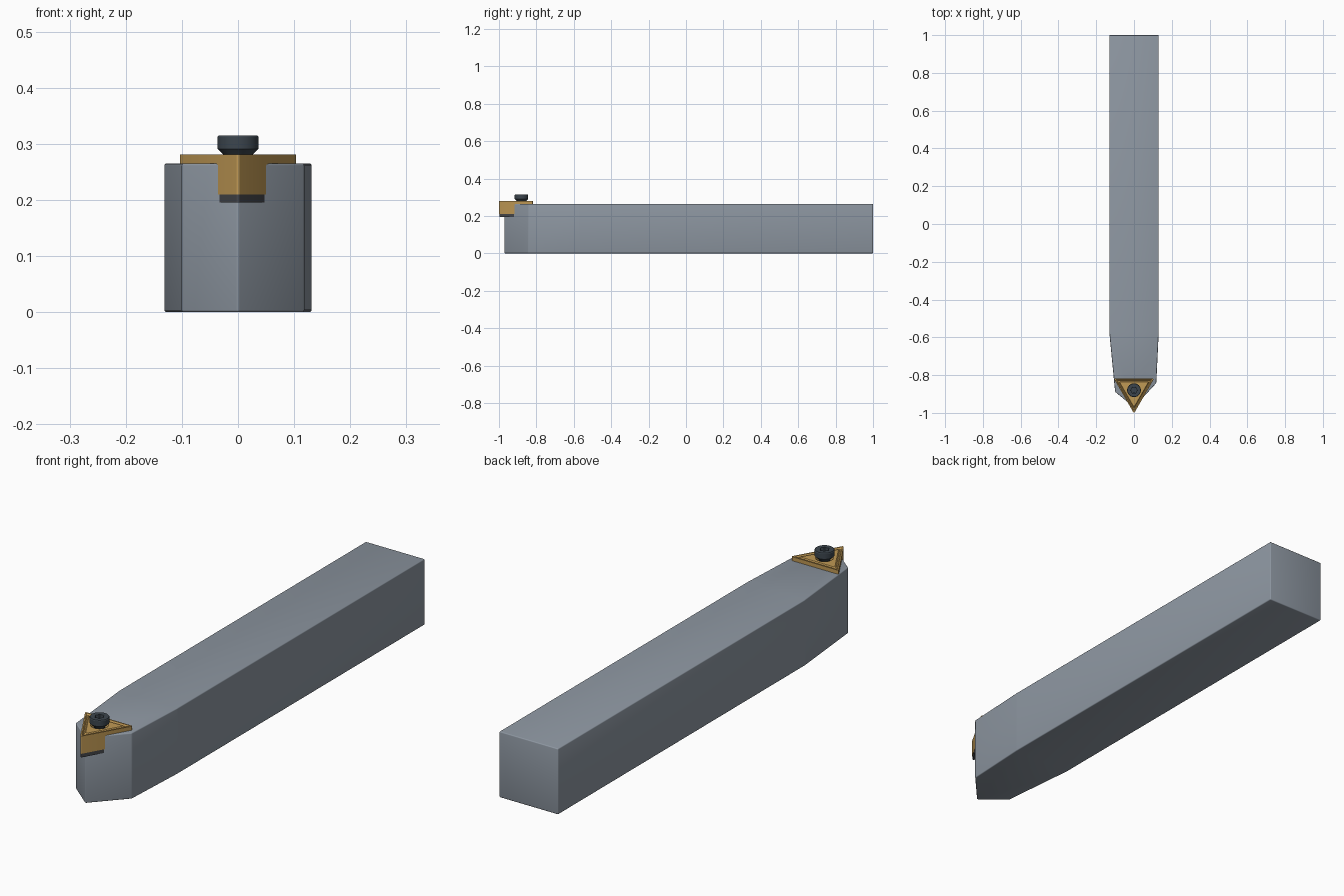
import bpy, bmesh
from math import sin, cos, pi, radians

cube = bpy.data.objects.get("Cube")
if cube:
    bpy.data.objects.remove(cube)


def material(name, rgb):
    m = bpy.data.materials.new(name)
    m.use_nodes = True
    m.diffuse_color = (*rgb, 1)
    m.node_tree.nodes["Principled BSDF"].inputs["Base Color"].default_value = (*rgb, 1)
    return m


STEEL = material("shank steel", (0.27, 0.31, 0.36))
GOLD = material("coated gold", (0.53, 0.32, 0.09))
DARK = material("dark screw steel", (0.045, 0.06, 0.075))
SHIM = material("shim grey", (0.06, 0.062, 0.068))

TIP_Y = -0.88       # insert centre
TIP_R = 0.123       # sharp corner distance of the insert
NOSE = 0.004        # corner radius of the insert


def loft(name, rings, mat, centre_y=0.0, bevel=0.0):
    """Join rings of points into a closed solid, capped at both ends."""
    bm = bmesh.new()
    loops = [[bm.verts.new((x, y + centre_y, z)) for x, y, z in r] for r in rings]
    n = len(loops[0])
    for a, b in zip(loops, loops[1:]):
        for i in range(n):
            j = (i + 1) % n
            bm.faces.new((a[i], a[j], b[j], b[i]))
    bm.faces.new(loops[0][::-1])
    bm.faces.new(loops[-1])
    bmesh.ops.recalc_face_normals(bm, faces=bm.faces)
    if bevel:
        bmesh.ops.bevel(bm, geom=list(bm.edges), offset=bevel, segments=3,
                        profile=0.5, affect='EDGES')
    mesh = bpy.data.meshes.new(name)
    bm.to_mesh(mesh)
    bm.free()
    mesh.materials.append(mat)
    ob = bpy.data.objects.new(name, mesh)
    bpy.context.collection.objects.link(ob)
    return ob


def smooth(ob):
    bpy.ops.object.select_all(action='DESELECT')
    ob.select_set(True)
    bpy.context.view_layer.objects.active = ob
    bpy.ops.object.shade_smooth_by_angle(angle=radians(32))


def triangle(inset, z):
    """Rounded triangle pointing to the front, shrunk evenly by inset."""
    s = 1 - inset / (TIP_R / 2)
    pts = []
    for k in range(3):
        a = -pi / 2 + k * 2 * pi / 3
        d = TIP_R - 2 * NOSE
        for i in range(7):
            t = a + radians(-60 + 20 * i)
            pts.append((s * (d * cos(a) + NOSE * cos(t)),
                        s * (d * sin(a) + NOSE * sin(t)), z))
    return pts


def circle(r, z, lobes=0.0, n=48):
    pts = []
    for i in range(n):
        a = 2 * pi * i / n
        q = r + lobes * cos(6 * a)
        pts.append((q * cos(a), q * sin(a), z))
    return pts


# Shank with tapered, pointed front
outline = [(-0.131, 1), (-0.131, -0.57), (-0.1, -0.888), (0, -0.971),
           (0.118, -0.842), (0.131, -0.57), (0.131, 1)]
shank = loft("shank", [[(x, y, z) for x, y in outline] for z in (0, 0.265)],
             STEEL, bevel=0.004)
smooth(shank)

# Shim plate under the insert
shim = loft("shim", [triangle(0.001, 0.195), triangle(0.001, 0.21)], SHIM, TIP_Y)
smooth(shim)

# Cutting insert with a chip groove around its top
insert = loft("cutting_insert", [
    triangle(0, 0.21), triangle(0, 0.281), triangle(0.005, 0.281),
    triangle(0.009, 0.275), triangle(0.013, 0.275), triangle(0.017, 0.28),
], GOLD, TIP_Y)

# Countersunk hole in the insert
cutter = loft("hole_cutter", [circle(0.022, 0.25), circle(0.026, 0.27),
                              circle(0.036, 0.285)], GOLD, TIP_Y)
cutter.hide_render = True
cut = insert.modifiers.new("hole", 'BOOLEAN')
cut.object = cutter
cut.solver = 'EXACT'
bpy.ops.object.select_all(action='DESELECT')
insert.select_set(True)
bpy.context.view_layer.objects.active = insert
bpy.ops.object.modifier_apply(modifier=cut.name)
bpy.data.objects.remove(cutter)
smooth(insert)

# Clamping screw with a lobed socket
screw = loft("clamp_screw", [
    circle(0.02, 0.245), circle(0.02, 0.274), circle(0.025, 0.28),
    circle(0.0365, 0.291), circle(0.0365, 0.312), circle(0.0345, 0.315),
    circle(0.016, 0.315, 0.002), circle(0.015, 0.3, 0.002),
], DARK, TIP_Y)
smooth(screw)
